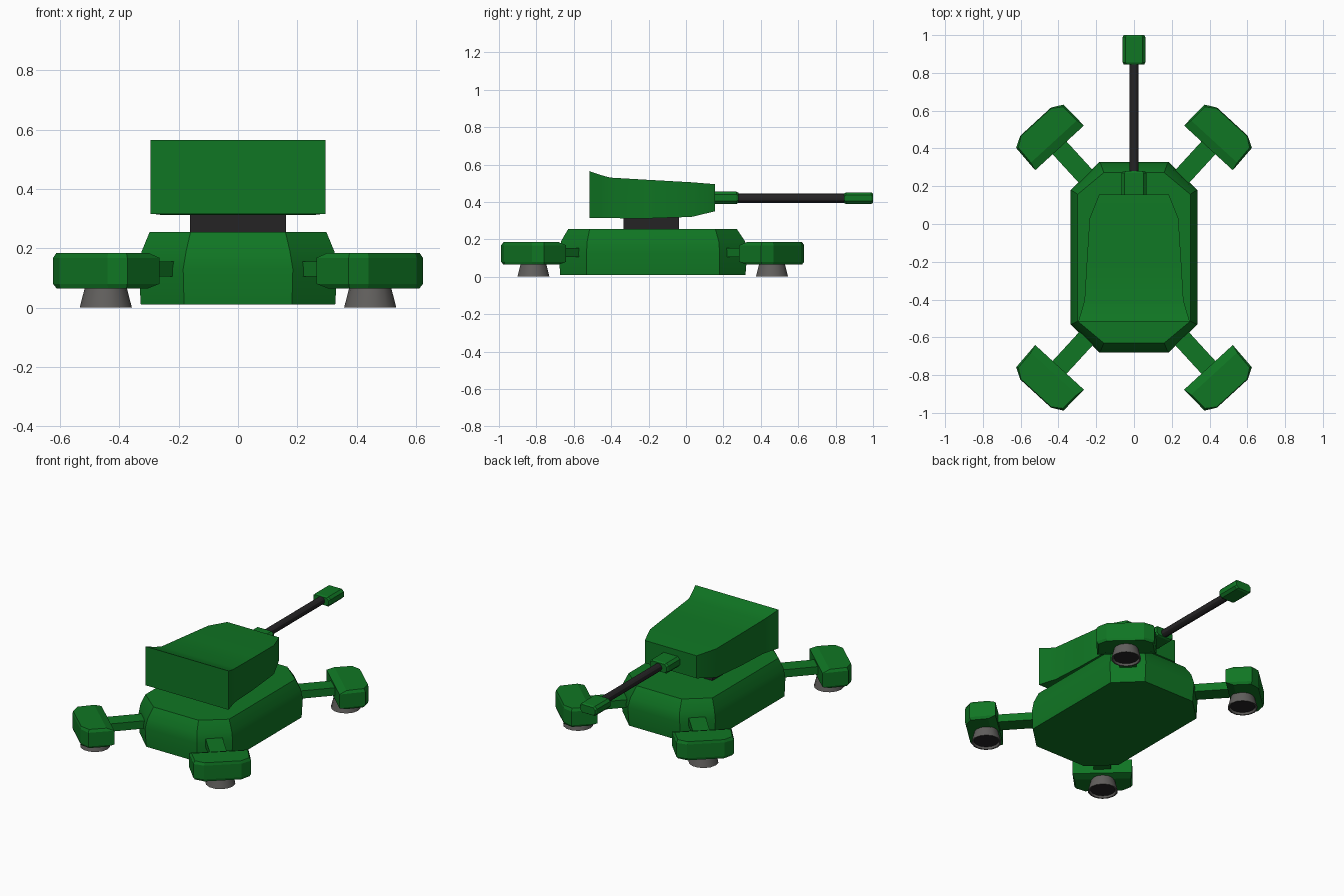
import bpy, bmesh, math
from mathutils import Vector

if "Cube" in bpy.data.objects:
    bpy.data.objects.remove(bpy.data.objects["Cube"])


def material(name, rgb):
    m = bpy.data.materials.new(name)
    m.diffuse_color = (*rgb, 1)
    m.use_nodes = True
    m.node_tree.nodes["Principled BSDF"].inputs["Base Color"].default_value = m.diffuse_color
    return m


GREEN = material("armour green", (0.005, 0.18, 0.017))
DARK = material("dark metal", (0.018, 0.017, 0.018))
GREY = material("foot grey", (0.12, 0.115, 0.11))


def loft(name, rings, mats, smooth=30):
    """Skin a stack of equal-length rings and cap both ends."""
    bm = bmesh.new()
    rows = [[bm.verts.new(p) for p in r] for r in rings]
    n = len(rows[0])
    for a, b in zip(rows, rows[1:]):
        for i in range(n):
            bm.faces.new((a[i], a[(i + 1) % n], b[(i + 1) % n], b[i]))
    first = bm.faces.new(rows[0][::-1])
    bm.faces.new(rows[-1])
    if len(mats) > 1:
        first.material_index = 1
    bmesh.ops.recalc_face_normals(bm, faces=bm.faces)
    me = bpy.data.meshes.new(name)
    bm.to_mesh(me)
    bm.free()
    for m in mats:
        me.materials.append(m)
    ob = bpy.data.objects.new(name, me)
    bpy.context.collection.objects.link(ob)
    if smooth:
        bpy.ops.object.select_all(action='DESELECT')
        ob.select_set(True)
        bpy.context.view_layer.objects.active = ob
        bpy.ops.object.shade_smooth_by_angle(angle=math.radians(smooth))
    return ob


def octagon(hx, y0, y1, cx, cy, z):
    """Chamfered rectangle; cx is the x where the corner cut starts, cy its length in y."""
    right = [(cx, y0), (hx, y0 + cy), (hx, y1 - cy), (cx, y1)]
    return [(x, y, z) for x, y in right] + [(-x, y, z) for x, y in right[::-1]]


def circle(r, sides, place):
    return [place(r * math.cos(2 * math.pi * i / sides), r * math.sin(2 * math.pi * i / sides))
            for i in range(sides)]


# Hull: chamfered body with a soft bulge
loft("hull", [octagon(0.328, -0.673, 0.318, 0.182, 0.14, 0.01),
              octagon(0.335, -0.68, 0.328, 0.185, 0.148, 0.13),
              octagon(0.325, -0.668, 0.315, 0.175, 0.14, 0.19),
              octagon(0.298, -0.63, 0.272, 0.16, 0.115, 0.255)], [GREEN])

# Turret neck
loft("turret_neck", [[(-0.162, -0.333, z), (0.162, -0.333, z), (0.162, -0.037, z), (-0.162, -0.037, z)]
                     for z in (0.25, 0.325)], [DARK], 0)

# Turret: sections along y as (y, half width, bottom, top)
sections = [(-0.517, 0.295, 0.315, 0.565), (-0.46, 0.278, 0.315, 0.545), (-0.405, 0.262, 0.313, 0.53),
            (-0.2, 0.25, 0.312, 0.518), (0.03, 0.235, 0.32, 0.505), (0.155, 0.185, 0.35, 0.495)]
loft("turret", [[(-w, y, b), (w, y, b), (w, y, t), (-w, y, t)] for y, w, b, t in sections], [GREEN])


# Gun: mantlet, barrel and muzzle
def gun_block(name, y0, y1, w, h, cz):
    def ring(y, s):
        a, b = w - s, h - s
        pts = [(a - 0.015, -b), (a, -b + 0.015), (a, b - 0.015), (a - 0.015, b)]
        return [(x, y, cz + z) for x, z in pts] + [(-x, y, cz + z) for x, z in pts[::-1]]
    loft(name, [ring(y0, 0.006), ring(y0 + 0.01, 0), ring(y1 - 0.01, 0), ring(y1, 0.006)], [GREEN], 0)


gun_block("gun_mantlet", 0.13, 0.28, 0.065, 0.033, 0.422)
loft("gun_barrel", [circle(0.025, 12, lambda a, b, y=y: (a, y, 0.42 + b)) for y in (0.27, 0.86)], [DARK])
gun_block("gun_muzzle", 0.845, 1.0, 0.06, 0.031, 0.42)

# Four legs, each in a local frame: u across the pod, n outward from the hull
MID_Y = -0.178
for sx, side in ((-1, "left"), (1, "right")):
    for sy, end in ((-1, "front"), (1, "rear")):
        tag = f"{end}_{side}"

        def local(u, n, z, sx=sx, sy=sy):
            x = 0.394 + 0.676 * n - 0.737 * u
            y = 0.581 + 0.737 * n + 0.676 * u
            return Vector((sx * x, MID_Y + sy * y, z))

        # Arm
        loft("arm_" + tag, [[local(-0.05, n, 0.105), local(0.05, n, 0.105),
                             local(0.05, n, 0.155), local(-0.05, n, 0.155)]
                            for n in (-0.26, 0.02)], [GREEN], 0)

        # Pod with chamfered outer corners and sloped rims
        outer = [(0.175, 0), (0.17, 0.155), (0.11, 0.188)]
        inner = [(0.165, 0.045), (0.16, 0.148), (0.108, 0.184)]

        def pod_ring(half, z):
            return [local(u, n, z) for u, n in half] + [local(-u, n, z) for u, n in half[::-1]]
        loft("pod_" + tag, [pod_ring(inner, 0.065), pod_ring(outer, 0.08),
                            pod_ring(outer, 0.168), pod_ring(inner, 0.185)], [GREEN], 0)

        # Flared foot with a shallow dark recess underneath
        c = local(0, 0.077, 0)
        loft("foot_" + tag, [circle(r, 14, lambda a, b, z=z: (c.x + a, c.y + b, z))
                             for r, z in ((0.074, 0.012), (0.08, 0.0), (0.088, 0.0), (0.07, 0.07))],
             [GREY, DARK])
